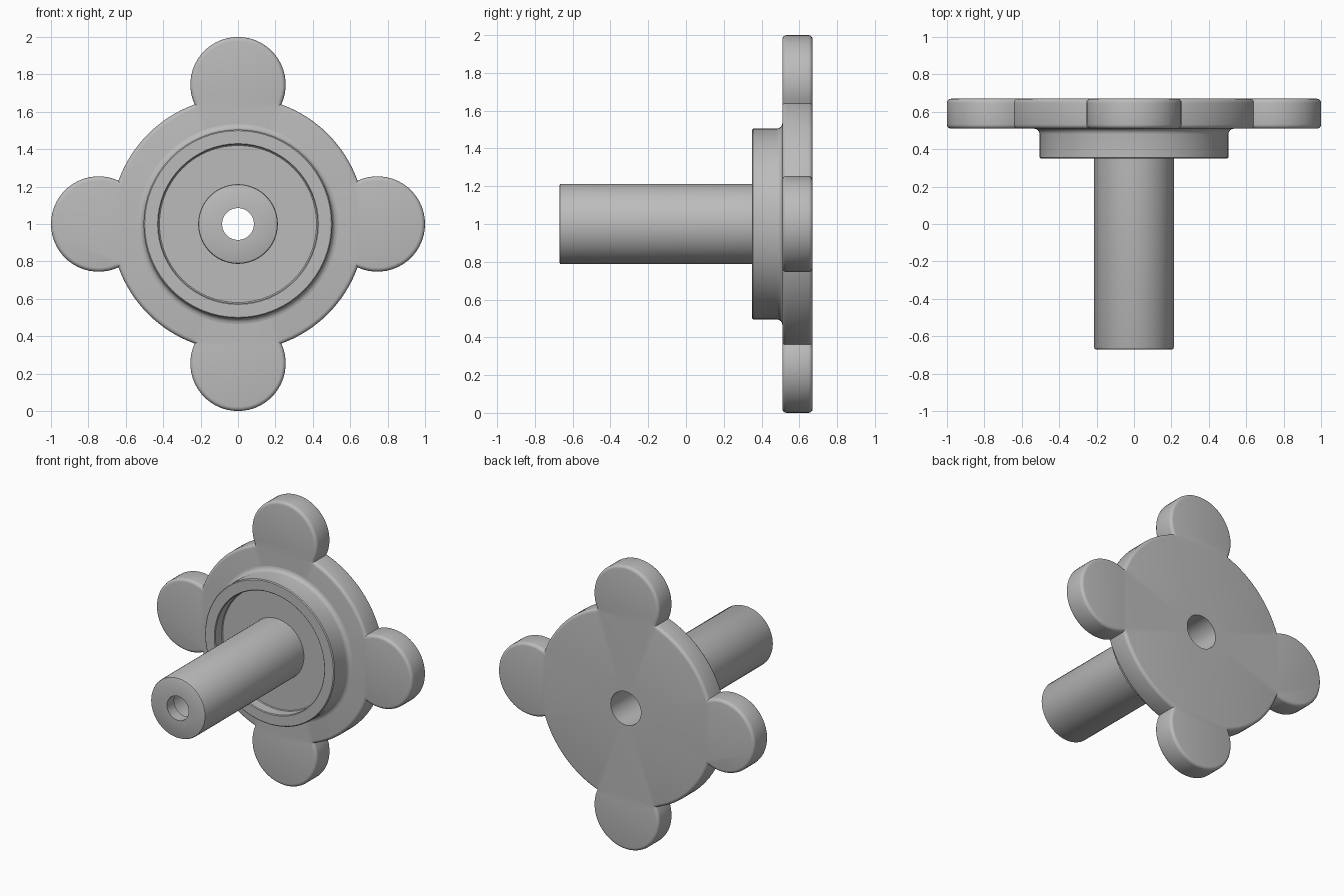
import bpy, bmesh
from math import sin, cos, pi, acos, atan2, radians

cube = bpy.data.objects.get("Cube")
if cube:
    bpy.data.objects.remove(cube, do_unlink=True)

grey = bpy.data.materials.new("plain_grey")
grey.use_nodes = True
colour = (0.5, 0.5, 0.5, 1)
grey.diffuse_color = colour
grey.node_tree.nodes["Principled BSDF"].inputs["Base Color"].default_value = colour

MID_Z = 1.0
BORE = 0.118
SEGMENTS = 64


def circle(radius, count=SEGMENTS):
    return [(radius * cos(2 * pi * i / count), radius * sin(2 * pi * i / count))
            for i in range(count)]


def add_loop(bm, points, y):
    return [bm.verts.new((x, y, z + MID_Z)) for x, z in points]


def join_loops(bm, a, b):
    n = len(a)
    for i in range(n):
        j = (i + 1) % n
        bm.faces.new((a[i], a[j], b[j], b[i]))


def finish(bm, name):
    bmesh.ops.recalc_face_normals(bm, faces=bm.faces[:])
    mesh = bpy.data.meshes.new(name)
    bm.to_mesh(mesh)
    bm.free()
    mesh.materials.append(grey)
    obj = bpy.data.objects.new(name, mesh)
    bpy.context.collection.objects.link(obj)
    bpy.ops.object.select_all(action='DESELECT')
    obj.select_set(True)
    bpy.context.view_layer.objects.active = obj
    bpy.ops.object.shade_smooth_by_angle(angle=radians(35))
    return obj


def lathe(name, profile):
    """Closed profile of (radius, y) turned about the y axis."""
    bm = bmesh.new()
    loops = [add_loop(bm, circle(r), y) for r, y in profile]
    for i, loop in enumerate(loops):
        join_loops(bm, loop, loops[(i + 1) % len(loops)])
    return finish(bm, name)


def lobed_outline(inset):
    """Disc with four round lobes, shrunk evenly by the inset."""
    disc, lobe, offset = 0.68 - inset, 0.255 - inset, 0.745
    a = acos((disc**2 + offset**2 - lobe**2) / (2 * disc * offset))
    b = atan2(disc * sin(a), disc * cos(a) - offset)
    points = []
    for k in range(4):
        turn = k * pi / 2
        for i in range(33):
            t = -b + 2 * b * i / 32
            u, v = offset + lobe * cos(t), lobe * sin(t)
            points.append((u * cos(turn) - v * sin(turn),
                           u * sin(turn) + v * cos(turn)))
        for i in range(1, 16):
            t = turn + a + (pi / 2 - 2 * a) * i / 16
            points.append((disc * cos(t), disc * sin(t)))
    return points


# Lobed flange with rounded rims and a central bore
FRONT, BACK, ROUND = 0.51, 0.67, 0.022
bm = bmesh.new()
arc = [i * pi / 8 for i in range(5)]
rims = [(ROUND * (1 - sin(t)), FRONT + ROUND * (1 - cos(t))) for t in arc]
rims += [(d, FRONT + BACK - y) for d, y in reversed(rims)]
loops = [add_loop(bm, lobed_outline(d), y) for d, y in rims]
for a, b in zip(loops, loops[1:]):
    join_loops(bm, a, b)
bores = [add_loop(bm, circle(BORE), y) for y in (FRONT, BACK)]
join_loops(bm, bores[0], bores[1])
for outer, inner in ((loops[0], bores[0]), (loops[-1], bores[1])):
    edges = [bm.edges.get((ring[i - 1], ring[i]))
             for ring in (outer, inner) for i in range(len(ring))]
    bmesh.ops.triangle_fill(bm, edges=edges, use_beauty=True, normal=(0, 1, 0))
finish(bm, "lobed_flange")

# Raised hub with a recessed face and a fillet against the flange
HUB, FILLET = 0.505, 0.03
fillet = [(HUB + FILLET * (1 - cos(t)), FRONT - FILLET * (1 - sin(t))) for t in arc]
lathe("hub", [(BORE, 0.43), (0.42, 0.43), (0.425, 0.425), (0.425, 0.355),
              (0.43, 0.35), (HUB - 0.006, 0.35), (HUB, 0.356)]
      + fillet + [(HUB + FILLET, 0.52), (BORE, 0.52)])

# Hollow shaft with a narrower lip at its mouth
lathe("shaft", [(BORE, 0.52), (BORE, -0.59), (0.085, -0.59), (0.085, -0.67),
                (0.204, -0.67), (0.21, -0.667), (0.213, -0.66), (0.213, 0.52)])
